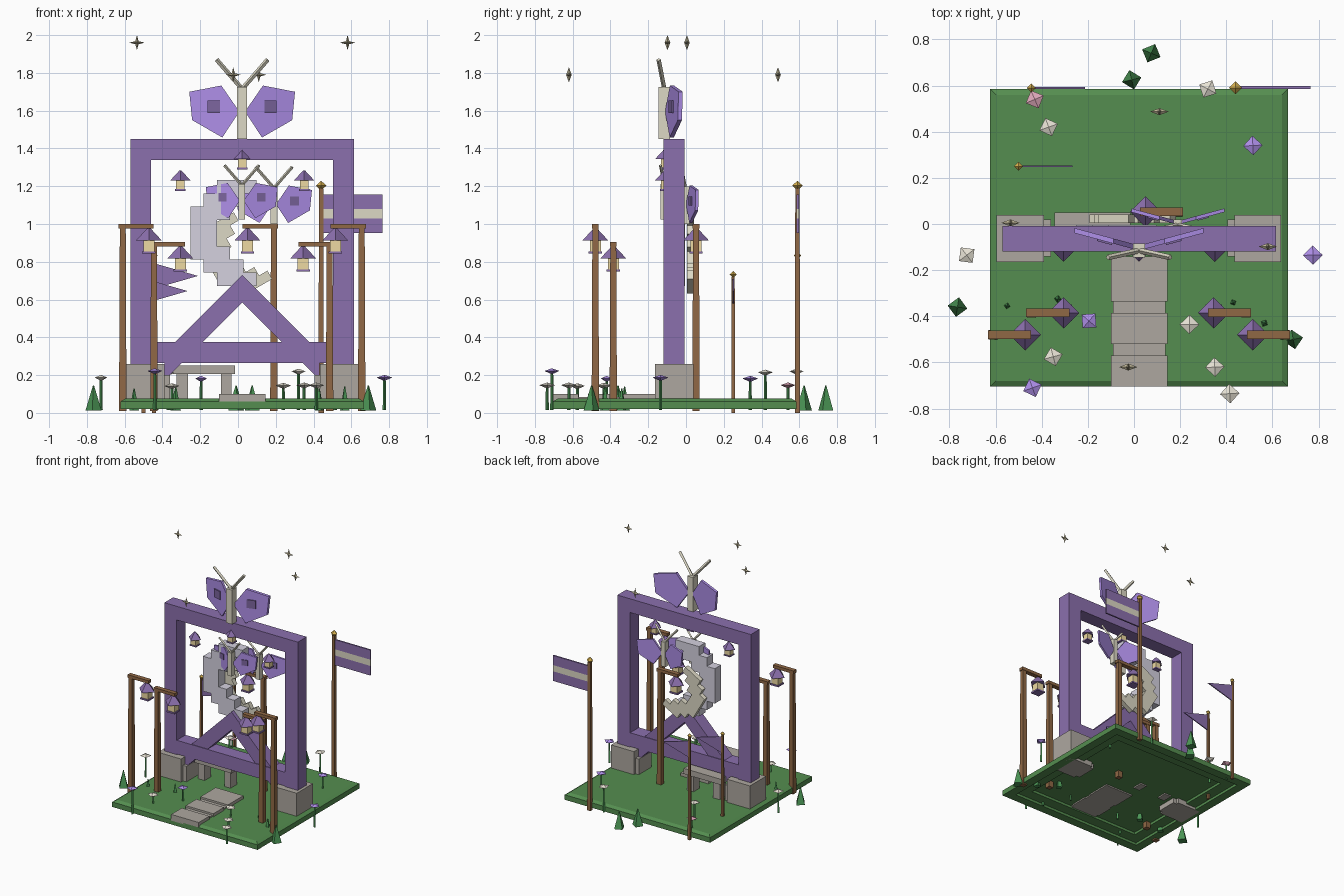
import bpy, bmesh, math
from mathutils import Matrix, Vector

if "Cube" in bpy.data.objects:
    bpy.data.objects.remove(bpy.data.objects["Cube"])

COL = dict(frame=(.26, .16, .42), wing=(.42, .27, .8), dark=(.2, .13, .34), stone=(.42, .39, .35),
           bone=(.72, .69, .56), glow=(.85, .7, .36), wood=(.28, .14, .06), grass=(.09, .27, .08),
           leaf=(.07, .3, .09), moon=(.66, .64, .74), gold=(.7, .45, .08), star=(.5, .45, .3),
           white=(.8, .76, .66), violet=(.42, .27, .8), pink=(.75, .4, .5))
MATS = {}


def mat(c):
    if c not in MATS:
        MATS[c] = bpy.data.materials.new(c)
        MATS[c].diffuse_color = (*COL[c], 1)
    return MATS[c]


def finish(name, bm, c):
    bmesh.ops.recalc_face_normals(bm, faces=bm.faces)
    me = bpy.data.meshes.new(name)
    bm.to_mesh(me)
    bm.free()
    me.materials.append(mat(c))
    ob = bpy.data.objects.new(name, me)
    bpy.context.collection.objects.link(ob)
    return ob


def add_box(bm, x0, x1, y0, y1, z0, z1):
    m = Matrix.Translation(((x0+x1)/2, (y0+y1)/2, (z0+z1)/2)) @ Matrix.Diagonal((x1-x0, y1-y0, z1-z0, 1))
    bmesh.ops.create_cube(bm, size=1, matrix=m)


def boxes(name, c, *dims):
    bm = bmesh.new()
    for d in dims:
        add_box(bm, *d)
    return finish(name, bm, c)


def cone(name, c, x, y, z0, z1, r0, r1, n=4, rot=0.0):
    bm = bmesh.new()
    m = Matrix.Translation((x, y, (z0+z1)/2)) @ Matrix.Rotation(rot, 4, 'Z')
    bmesh.ops.create_cone(bm, cap_ends=True, segments=n, radius1=r0, radius2=r1, depth=z1-z0, matrix=m)
    return finish(name, bm, c)


def gem(name, c, x, y, z, r, up, down, rot=0.0):
    bm = bmesh.new()
    ring = [bm.verts.new((x+r*math.cos(rot+i*math.pi/2), y+r*math.sin(rot+i*math.pi/2), z)) for i in range(4)]
    for tip in (bm.verts.new((x, y, z+up)), bm.verts.new((x, y, z-down))):
        for i in range(4):
            bm.faces.new((ring[i], ring[(i+1) % 4], tip))
    return finish(name, bm, c)


def prism(name, c, pts, y0, y1, x=0.0, z=0.0, s=1.0, sweep=0.0):
    """xz outline extruded in y; sweep pushes it back with distance from x"""
    bm = bmesh.new()
    a, b = [[bm.verts.new((x+s*px, yy+sweep*s*abs(px), z+s*pz)) for px, pz in pts] for yy in (y0, y1)]
    bm.faces.new(a)
    bm.faces.new(b[::-1])
    n = len(pts)
    for i in range(n):
        bm.faces.new((a[i], b[i], b[(i+1) % n], a[(i+1) % n]))
    return finish(name, bm, c)


def rod(name, c, p, q, r):
    p, q = Vector(p), Vector(q)
    bm = bmesh.new()
    m = Matrix.Translation((p+q)/2) @ (q-p).to_track_quat('Z', 'Y').to_matrix().to_4x4()
    bmesh.ops.create_cone(bm, cap_ends=True, segments=4, radius1=r, radius2=r, depth=(q-p).length, matrix=m)
    return finish(name, bm, c)


# lawn: chamfered slab with a stepped hollow underside
bm = bmesh.new()
rings = []
for h, z in ((.62, .075), (.645, .06), (.645, .02), (.575, .02), (.575, .04), (.49, .04), (.49, .06)):
    rings.append([bm.verts.new((.022+sx*h, -.06+sy*h, z)) for sx, sy in ((-1, -1), (1, -1), (1, 1), (-1, 1))])
for a, b in zip(rings, rings[1:]):
    for i in range(4):
        bm.faces.new((a[i], a[(i+1) % 4], b[(i+1) % 4], b[i]))
bm.faces.new(rings[0])
bm.faces.new(rings[-1])
finish("lawn", bm, 'grass')

# square gate frame, brace and plinths
Y0, Y1 = -.12, -.008
boxes("gate_frame", 'frame', (-.57, -.46, Y0, Y1, .26, 1.45), (.502, .615, Y0, Y1, .26, 1.45),
      (-.46, .502, Y0, Y1, 1.34, 1.45), (-.46, .502, Y0, Y1, .265, .375))
half = [(.41, .32), (.41, .2), (.385, .2)]
prism("gate_brace", 'frame', [(0, .73)] + half + [(0, .585)] + [(-x, z) for x, z in half[::-1]],
      Y0+.005, Y1-.005, x=.022)
boxes("left_plinth", 'stone', (-.595, -.39, -.165, .04, .02, .26), (-.39, -.36, -.14, .02, .02, .2))
boxes("right_plinth", 'stone', (.435, .637, -.165, .04, .02, .26), (.405, .435, -.14, .02, .02, .2))

# stone path and bench
boxes("path", 'stone', (-.1, .145, -.335, -.14, .05, .1), (-.1, .145, -.52, -.385, .05, .1),
      (-.1, .145, -.705, -.57, .05, .1), (-.09, .137, -.39, -.33, .05, .085), (-.09, .137, -.575, -.515, .05, .085))
boxes("bench", 'stone', (-.345, -.015, -.06, .05, .205, .25), (-.325, -.265, -.045, .035, .05, .205),
      (-.09, -.035, -.045, .035, .05, .205))


# stepped crescent moons
def crescent(name, c, cx, cz, v, y0, y1, rot):
    bm = bmesh.new()
    for i, (a, b) in enumerate([(2, 5), (1, 4), (0, 3), (0, 2), (0, 2), (0, 3), (1, 4), (2, 5)]):
        add_box(bm, (a-4)*v, (b-4)*v, y0, y1, (3-i)*v, (4-i)*v)
    bmesh.ops.transform(bm, verts=bm.verts,
                        matrix=Matrix.Translation((cx, 0, cz)) @ Matrix.Rotation(rot, 4, 'Y'))
    finish(name, bm, c)


crescent("large_moon", 'moon', .028, .952, .07, -.085, -.005, 0)
crescent("small_moon", 'bone', .035, .86, .051, .005, .042, math.radians(-30))


# butterflies
def butterfly(name, x, y, z, s):
    boxes(name+"_body", 'bone', (x-.026*s, x+.026*s, y-.03*s, y+.03*s, z, z+.275*s))
    wing = [(.28, .25), (.11, .283), (.015, .145), (.105, .008), (.265, .1)]
    spot = [(.117, .137), (.183, .137), (.183, .203), (.117, .203)]
    for sx in (-1, 1):
        prism(name+"_wing", 'wing', [(sx*a, b) for a, b in wing], y, y+.022*s, x, z, s, .27)
        prism(name+"_wing_spot", 'dark', [(sx*a, b) for a, b in spot], y-.008*s, y+.005*s, x, z, s, .27)
        rod(name+"_antenna", 'bone', (x, y, z+.265*s), (x+sx*.135*s, y-.03*s, z+.42*s), .012*s)


butterfly("top_butterfly", .022, -.115, 1.45, 1)
butterfly("middle_butterfly", .02, -.115, 1.025, .68)
butterfly("post_butterfly", .19, -.003, 1.0, .72)


# lanterns and their posts
def lantern(x, y, top, s):
    cone("lantern_roof", 'frame', x, y, top-.065*s, top, .068*s, .008*s)
    cone("lantern_glass", 'glow', x, y, top-.125*s, top-.06*s, .041*s, .041*s, rot=math.pi/4)
    cone("lantern_base", 'frame', x, y, top-.135*s, top-.123*s, .05*s, .05*s, rot=math.pi/4)


for px, lx, y, top in ((-.61, -.472, -.48, 1.0), (-.445, -.305, -.385, .905), (.485, .345, -.385, .905),
                       (.655, .515, -.48, 1.0), (.19, .05, .053, 1.0)):
    d = 1 if lx > px else -1
    cone("lantern_post", 'wood', px, y, .01, top-.01, .028, .022, rot=math.pi/4)
    xs = sorted((px-d*.022, lx+d*.025))
    boxes("lantern_arm", 'wood', (xs[0], xs[1], y-.018, y+.018, top-.024, top))
    lantern(lx, y, top-.022, 1)
for x, top in ((.022, 1.395), (-.305, 1.282), (.35, 1.282)):
    lantern(x, -.11, top, .79)

# flag poles: one striped banner, two pennants
for x, y, top in ((.44, .59, 1.19), (-.445, .59, .82), (-.5, .25, .72)):
    r = .02 if top > 1 else .014
    cone("flag_pole", 'wood', x, y, 0, top, r, r*.8, rot=math.pi/4)
    gem("pole_finial", 'gold', x, y, top+.013, r*1.4, r*1.3, r*1.3)
for c, z0, z1 in (('frame', .953, 1.03), ('bone', 1.03, 1.08), ('frame', 1.08, 1.157)):
    boxes("banner_stripe", c, (.445, .765, .585, .597, z0, z1))
for x, y, z in ((-.445, .59, .725), (-.5, .25, .645)):
    prism("pennant", 'frame', [(0, .065), (.225, 0), (0, -.065)], y-.004, y+.004, x+.008, z)

# flowers
for x, y, z, c in ((.32, .585, .22, 'white'), (-.37, .42, .215, 'white'), (-.43, .54, .147, 'pink'),
                   (.515, .34, .182, 'violet'), (-.725, -.135, .187, 'white'), (.775, -.135, .187, 'violet'),
                   (-.195, -.42, .182, 'violet'), (.24, -.435, .145, 'white'), (-.35, -.575, .143, 'white'),
                   (.35, -.62, .147, 'white'), (-.44, -.71, .222, 'violet'), (.415, -.735, .147, 'white')):
    cone("flower_stem", 'leaf', x, y, .015, z, .009, .007)
    gem("flower_head", c, x, y, z, .042, .014, .018, x*9+y*5)

# grass tufts
for x, y, r, h in ((.075, .74, .043, .145), (-.01, .625, .043, .145), (-.765, -.36, .043, .145),
                   (.69, -.5, .043, .145), (-.55, -.355, .026, .13), (-.33, -.325, .028, .14),
                   (.43, -.34, .026, .13), (.565, -.43, .028, .14)):
    cone("grass_tuft", 'leaf', x, y, .012, h, r, .003, rot=x*7+y*3)

# four-pointed stars
for x, y, z in ((-.535, .005, 1.96), (.58, -.098, 1.96), (-.025, -.62, 1.79), (.11, .487, 1.79)):
    bm = bmesh.new()
    pts = [bm.verts.new((x+r*math.cos(i*math.pi/4), y, z+r*math.sin(i*math.pi/4)))
           for i, r in enumerate((.04, .012)*4)]
    for dy in (-.015, .015):
        tip = bm.verts.new((x, y+dy, z))
        for i in range(8):
            bm.faces.new((pts[i], pts[(i+1) % 8], tip))
    finish("star", bm, 'star')

for m in bpy.data.materials:
    if m.users and not m.is_grease_pencil:
        m.use_nodes = True
        m.node_tree.nodes["Principled BSDF"].inputs["Base Color"].default_value = m.diffuse_color
